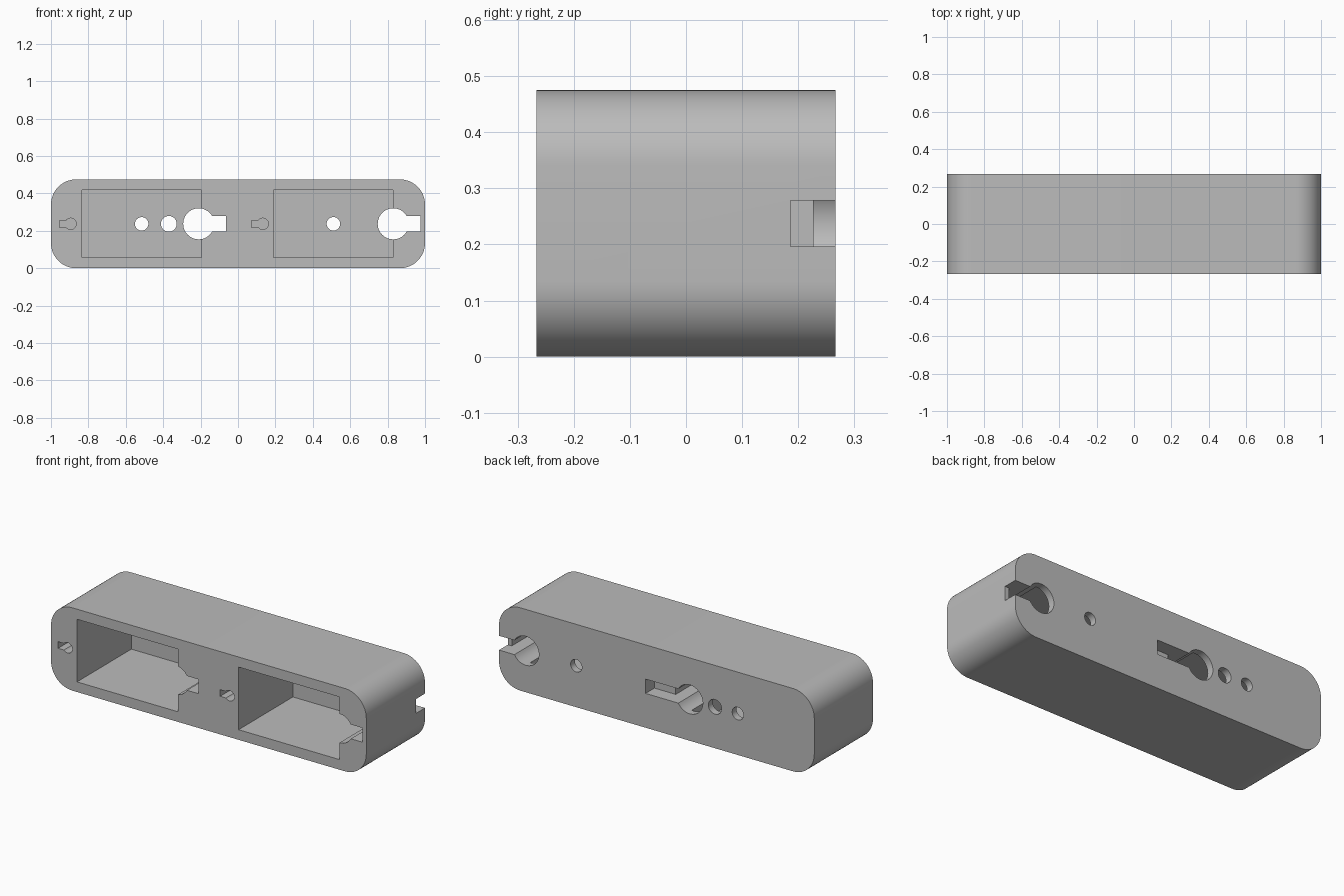
import bpy, bmesh, math

cube = bpy.data.objects.get("Cube")
if cube:
    bpy.data.objects.remove(cube, do_unlink=True)

HALF_Y, HEIGHT, MID_Z = 0.266, 0.475, 0.2375
SLOT = 0.041  # half height of the hanging slots

grey = bpy.data.materials.new("plain grey")
grey.use_nodes = True
colour = (0.5, 0.5, 0.5, 1)
grey.diffuse_color = colour
grey.node_tree.nodes["Principled BSDF"].inputs["Base Color"].default_value = colour


def arc(cx, cz, r, start, end, steps):
    """Points on an arc, angles in degrees."""
    angles = [math.radians(start + (end - start) * i / steps) for i in range(steps + 1)]
    return [(cx + r * math.cos(a), cz + r * math.sin(a)) for a in angles]


def prism(name, outline, y0, y1):
    """Extrude an x-z outline from y0 to y1."""
    bm = bmesh.new()
    face = bm.faces.new([bm.verts.new((x, y0, z)) for x, z in outline])
    moved = bmesh.ops.extrude_face_region(bm, geom=[face])["geom"]
    verts = [v for v in moved if isinstance(v, bmesh.types.BMVert)]
    bmesh.ops.translate(bm, verts=verts, vec=(0, y1 - y0, 0))
    bmesh.ops.recalc_face_normals(bm, faces=bm.faces)
    mesh = bpy.data.meshes.new(name)
    bm.to_mesh(mesh)
    bm.free()
    mesh.materials.append(grey)
    obj = bpy.data.objects.new(name, mesh)
    bpy.context.collection.objects.link(obj)
    return obj


def box(x0, x1, z0, z1):
    return [(x0, z0), (x1, z0), (x1, z1), (x0, z1)]


def disc(x, r):
    return arc(x, MID_Z, r, 0, 360, 40)[:-1]


def keyhole(x, r, tip, half, side):
    """Round hole with a straight slot reaching to tip, on the +x (1) or -x (-1) side."""
    a = math.degrees(math.asin(half / r))
    pts = arc(0, MID_Z, r, a, 360 - a, 40) + [(tip, MID_Z - half), (tip, MID_Z + half)]
    return [(x + side * px, pz) for px, pz in pts]


# Rounded block
R = 0.135
corners = [(1 - R, HEIGHT - R, 0), (R - 1, HEIGHT - R, 90), (R - 1, R, 180), (1 - R, R, 270)]
outline = [p for x, z, a in corners for p in arc(x, z, R, a, a + 90, 16)]
body = prism("body", outline, -HALF_Y, HALF_Y)

cutters = []
for x in (-0.835, 0.19):  # front pockets
    cutters.append(prism("pocket_cutter", box(x, x + 0.64, 0.058, 0.417), -0.4, 0.226))
for x in (-0.21, 0.83):  # hanging holes, with a longer shallow slot at the back
    cutters.append(prism("hanger_cutter", keyhole(x, 0.083, 0.145, SLOT, 1), -0.4, 0.4))
    cutters.append(prism("slot_cutter", box(x + 0.1, x + 0.28, MID_Z - SLOT, MID_Z + SLOT), 0.186, 0.4))
for x, r in ((-0.515, 0.036), (-0.37, 0.042), (0.51, 0.036)):  # cable holes
    cutters.append(prism("hole_cutter", disc(x, r), 0.1, 0.4))
for x in (-0.895, 0.133):  # small blind keyholes on the front
    cutters.append(prism("keyhole_cutter", keyhole(x, 0.03, 0.06, 0.019, -1), -0.4, -0.18))

# Cut the openings, then discard the cutters
bpy.context.view_layer.objects.active = body
for cutter in cutters:
    cutter.hide_render = True
    mod = body.modifiers.new("cut", "BOOLEAN")
    mod.operation, mod.solver, mod.object = "DIFFERENCE", "EXACT", cutter
    bpy.ops.object.modifier_apply(modifier=mod.name)
    bpy.data.objects.remove(cutter, do_unlink=True)

bpy.ops.object.select_all(action="DESELECT")
body.select_set(True)
bpy.ops.object.shade_smooth_by_angle(angle=math.radians(30))
